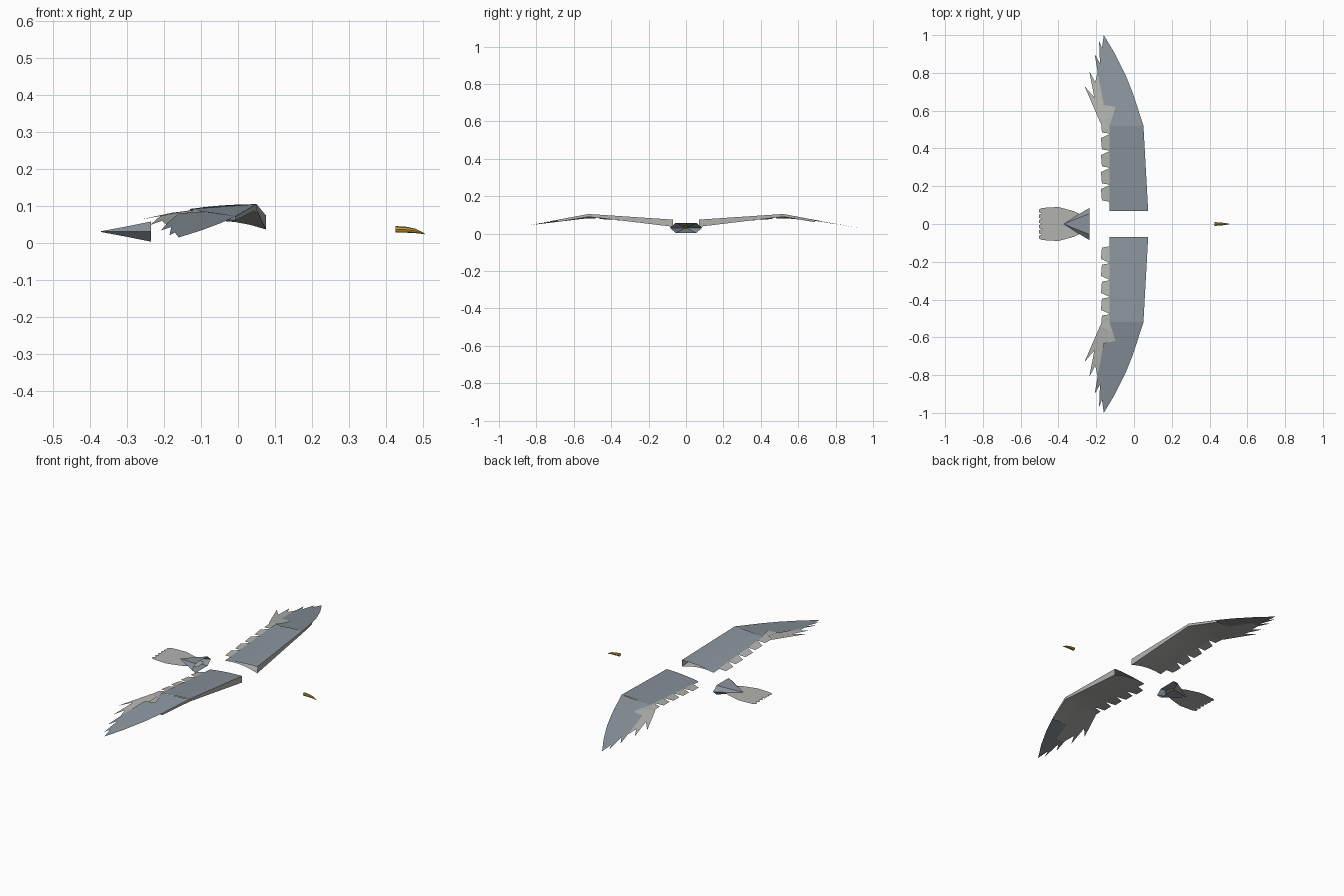
import bpy
from math import cos, sin, pi, radians

cube = bpy.data.objects.get("Cube")
if cube:
    bpy.data.objects.remove(cube, do_unlink=True)


def material(name, rgb):
    m = bpy.data.materials.new(name)
    m.use_nodes = True
    m.diffuse_color = (*rgb, 1)
    m.node_tree.nodes["Principled BSDF"].inputs["Base Color"].default_value = (*rgb, 1)
    return m


slate = material("slate plumage", (0.25, 0.29, 0.33))
pale = material("pale grey feathers", (0.45, 0.45, 0.43))
gold = material("golden beak", (0.55, 0.33, 0.03))


def build(name, verts, faces, mat, mirror=False, smooth=True):
    mesh = bpy.data.meshes.new(name)
    mesh.from_pydata(verts, [], faces)
    mesh.materials.append(mat)
    mesh.update()
    ob = bpy.data.objects.new(name, mesh)
    bpy.context.collection.objects.link(ob)
    if mirror:
        mod = ob.modifiers.new("both sides", "MIRROR")
        mod.use_axis = (False, True, False)
        mod.use_mirror_merge = False
    if smooth:
        bpy.ops.object.select_all(action="DESELECT")
        ob.select_set(True)
        bpy.context.view_layer.objects.active = ob
        bpy.ops.object.shade_smooth_by_angle(angle=radians(30))
    return ob


def skin(rows):
    """Vertices and quads joining equal-length rows of points."""
    n = len(rows[0])
    faces = [(i * n + j, i * n + j + 1, (i + 1) * n + j + 1, (i + 1) * n + j)
             for i in range(len(rows) - 1) for j in range(n - 1)]
    return [p for r in rows for p in r], faces


ROOT, BEND, END, CHORD = 0.07, 0.52, 0.69, 0.18


def lead_x(y):
    if y < BEND:
        return 0.075 - 0.025 * (y - ROOT) / (BEND - ROOT)
    return 0.05 - 0.34 * (y - BEND)


def lead_z(y):
    if y < BEND:
        return 0.075 + 0.03 * (y - ROOT) / (BEND - ROOT)
    return 0.105 - 0.187 * (y - BEND)


def wing_z(x, y):
    """Height of the cambered wing top, flattening out toward the tip."""
    flat = min(1, max(0, (END - y) / (END - BEND)))
    t = max(0, (lead_x(y) - x) / CHORD)
    return lead_z(y) - 0.013 * flat * min(t, 1.3) ** 2


def sheet(outline, drop=0.0):
    return [(x, y, wing_z(x, y) - drop) for x, y in outline]


# Inner wing top
stations = [ROOT + (BEND - ROOT) * i / 4 for i in range(5)]
steps = [i / 5 for i in range(6)]
rows = []
for y in stations:
    a, b = lead_x(y), -0.13
    rows.append([(a + (b - a) * t, y, wing_z(a + (b - a) * t, y)) for t in steps])
build("inner_wing_top", *skin(rows), slate, True)

# Outer wing top with its stepped back edge and pointed primaries
tip = [(0.05, 0.52), (-0.005, 0.69), (-0.045, 0.79), (-0.1, 0.9), (-0.16, 1.0),
       (-0.17, 0.93), (-0.185, 0.97), (-0.18, 0.85), (-0.208, 0.9), (-0.19, 0.79),
       (-0.16, 0.63), (-0.098, 0.62), (-0.11, 0.58), (-0.13, 0.52)]
build("outer_wing_top", sheet(tip), [tuple(range(len(tip)))], slate, True, False)

# Thick leading edge and hollow underside
rows = []
for y, thick in ((ROOT, 0.038), (0.22, 0.03), (0.37, 0.022), (BEND, 0.015), (END, 0.012)):
    a = lead_x(y)
    b = -0.13 if y < END else -0.15
    row = [(a, y, lead_z(y))]
    for t in steps:
        x = a + (b - a) * t
        row.append((x, y, wing_z(x, y) - 0.003 - (thick - 0.003) * (1 - t) ** 2))
    rows.append(row[::-1])
build("wing_underside", *skin(rows), pale, True)

# Short trailing feathers
verts, faces = [], []
for i in range(5):
    y = 0.115 + 0.09 * i
    k = len(verts)
    verts += sheet([(-0.11, y), (-0.17, y + 0.01), (-0.175, y + 0.07),
                    (-0.13, y + 0.09), (-0.11, y + 0.09)], 0.002)
    faces.append(tuple(range(k + 4, k - 1, -1)))
build("trailing_feathers", verts, faces, pale, True, False)

# Long pale feathers behind the outer wing
long = [(-0.09, 0.5), (-0.09, 0.63), (-0.14, 0.82), (-0.19, 0.82), (-0.205, 0.75),
        (-0.237, 0.81), (-0.21, 0.67), (-0.262, 0.73), (-0.18, 0.54), (-0.15, 0.5)]
build("long_feathers", sheet(long, 0.002), [tuple(range(len(long)))], pale, True, False)

# Tail: overlapping feathers spreading backward
verts, faces = [], []
COUNT = 6
for i in range(COUNT):
    u = 2 * (i + 0.5) / COUNT - 1
    z = 0.031 - 0.003 * abs(u)
    k = len(verts)
    for x, spread, half in ((-0.24, 0.022, 0.008), (-0.32, 0.055, 0.013),
                            (-0.4, 0.074, 0.016), (-0.485, 0.07, 0.015),
                            (-0.503, 0.069, 0.008)):
        verts += [(x, u * spread * 1.2 - half, z), (x, u * spread * 1.2 + half, z)]
    faces += [(k + 2 * j, k + 2 * j + 1, k + 2 * j + 3, k + 2 * j + 2) for j in range(4)]
build("tail_feathers", verts, [f[::-1] for f in faces], pale, False, False)

# Rump: flattened hexagonal cone narrowing onto the tail
rows = []
section = [(1, 0), (0.64, 1), (-0.64, 1), (-1, 0), (-0.64, -1), (0.64, -1), (1, 0)]
for x, w, h in ((-0.235, 0.086, 0.027), (-0.3, 0.047, 0.014), (-0.37, 0.001, 0.001)):
    rows.append([(x, w * a, 0.031 + h * b) for a, b in section])
build("rump", *skin(rows), slate)

# Beak: tapering rings hooked down at the point
rows = []
for x, z, w, h in ((0.425, 0.037, 0.01, 0.009), (0.455, 0.036, 0.008, 0.008),
                   (0.478, 0.033, 0.006, 0.006), (0.495, 0.028, 0.003, 0.003),
                   (0.505, 0.024, 0.0005, 0.0005)):
    rows.append([(x, w * cos(pi * a / 4), z + h * sin(pi * a / 4)) for a in range(9)][::-1])
build("beak", *skin(rows), gold)
